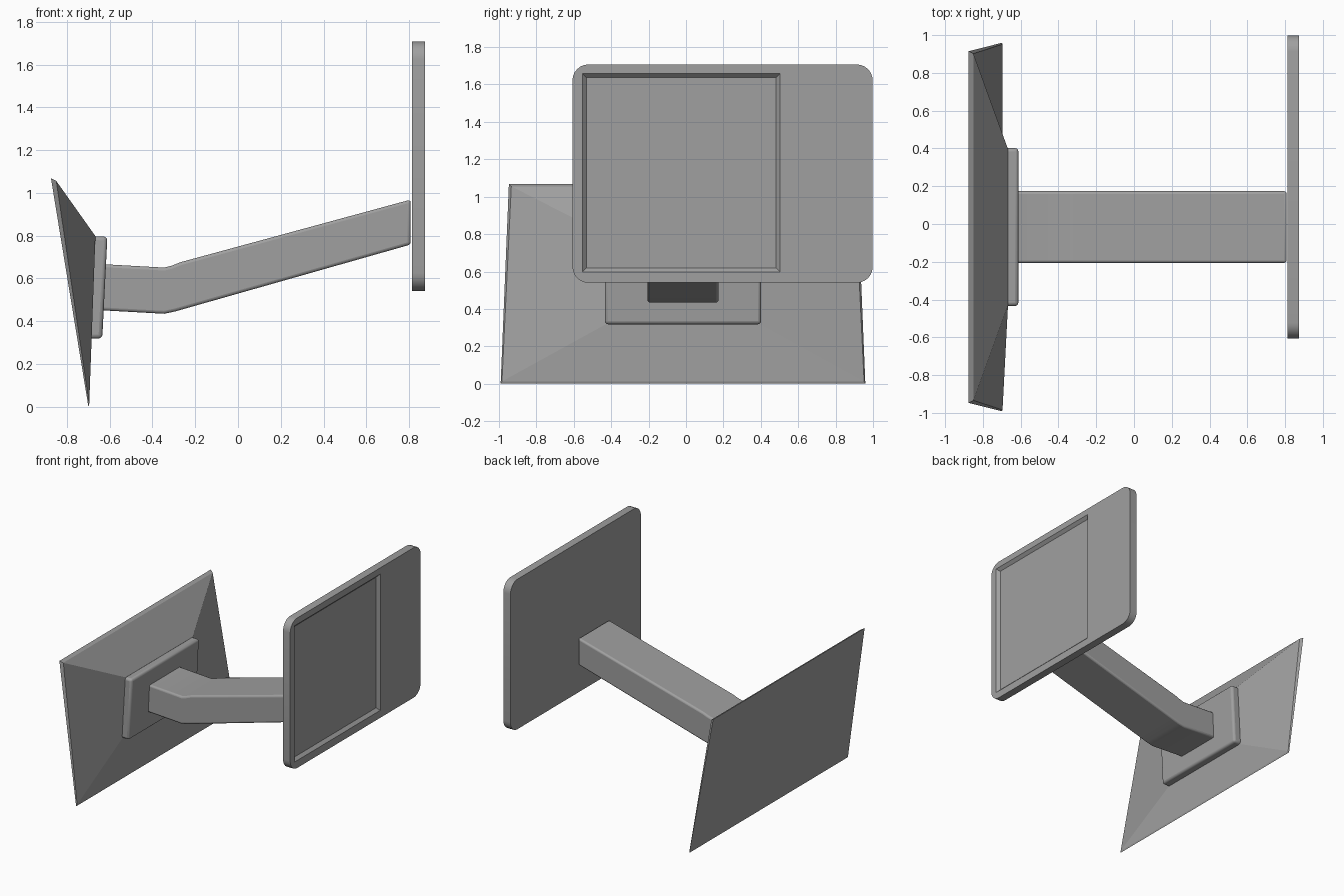
import bpy
import bmesh
from math import radians, cos, sin, pi

cube = bpy.data.objects.get("Cube")
if cube:
    bpy.data.objects.remove(cube, do_unlink=True)

grey = bpy.data.materials.new("plain grey")
grey.use_nodes = True
colour = (0.35, 0.35, 0.35, 1)
grey.diffuse_color = colour
grey.node_tree.nodes["Principled BSDF"].inputs["Base Color"].default_value = colour

MID = -0.016  # y centre of mount and arm


def loft(name, rings):
    """Closed solid through rings of equal point count."""
    bm = bmesh.new()
    loops = [[bm.verts.new(p) for p in ring] for ring in rings]
    n = len(loops[0])
    for a, b in zip(loops, loops[1:]):
        for i in range(n):
            j = (i + 1) % n
            bm.faces.new((a[i], a[j], b[j], b[i]))
    bm.faces.new(loops[0])
    bm.faces.new(loops[-1])
    bmesh.ops.recalc_face_normals(bm, faces=bm.faces)
    mesh = bpy.data.meshes.new(name)
    bm.to_mesh(mesh)
    bm.free()
    mesh.materials.append(grey)
    obj = bpy.data.objects.new(name, mesh)
    bpy.context.collection.objects.link(obj)
    return obj


def extrude_y(name, profile, half, bevel):
    obj = loft(name, [[(x, MID + s * half, z) for x, z in profile] for s in (-1, 1)])
    mod = obj.modifiers.new("soft edges", "BEVEL")
    mod.width, mod.segments, mod.limit_method = bevel, 3, "ANGLE"
    mod.angle_limit = radians(40)
    return obj


def smooth(obj, angle=30):
    bpy.ops.object.select_all(action="DESELECT")
    obj.select_set(True)
    bpy.context.view_layer.objects.active = obj
    bpy.ops.object.shade_smooth_by_angle(angle=radians(angle))


def plate_ring(top, bottom, half_top, half_bottom):
    (xt, zt), (xb, zb) = top, bottom
    return [(xt, MID - half_top, zt), (xt, MID + half_top, zt),
            (xb, MID + half_bottom, zb), (xb, MID - half_bottom, zb)]


# Leaning wall plate: flat back, thin rim, sloped front
wall_plate = loft("wall_plate", [
    plate_ring((-0.875, 1.068), (-0.7, 0), 0.931, 0.975),
    plate_ring((-0.85, 1.055), (-0.696, 0.012), 0.918, 0.968),
    plate_ring((-0.667, 0.797), (-0.695, 0.318), 0.412, 0.412)])

# Raised pad on the plate
pad = extrude_y("mount_pad", [(-0.69, 0.797), (-0.611, 0.795),
                              (-0.635, 0.318), (-0.71, 0.318)], 0.418, 0.018)
smooth(pad)

# Bent arm, with a rounded bend
arm = extrude_y("arm", [
    (-0.65, 0.667), (-0.345, 0.65), (-0.31, 0.659), (-0.27, 0.675), (0.808, 0.968),
    (0.808, 0.758), (-0.22, 0.466), (-0.29, 0.446), (-0.345, 0.434), (-0.65, 0.451)],
    0.19, 0.014)
smooth(arm)


# Rounded upright panel
def rounded_outline(x, y0, y1, z0, z1, r, steps=6):
    pts = []
    corners = [(y1 - r, z1 - r), (y0 + r, z1 - r), (y0 + r, z0 + r), (y1 - r, z0 + r)]
    for k, (cy, cz) in enumerate(corners):
        for s in range(steps + 1):
            a = (k + s / steps) * pi / 2
            pts.append((x, cy + r * cos(a), cz + r * sin(a)))
    return pts


panel = loft("panel", [rounded_outline(x, -0.607, 0.998, 0.54, 1.707, 0.085)
                       for x in (0.813, 0.874)])
smooth(panel)


# Shallow recess with sloped walls on the panel's outer face
def recess_ring(x, grow):
    y0, y1, z0, z1 = -0.553 - grow, 0.502 + grow, 0.598 - grow, 1.658 + grow
    return [(x, y0, z0), (x, y1, z0), (x, y1, z1), (x, y0, z1)]


cutter = loft("recess_cutter", [recess_ring(0.852, -0.022), recess_ring(0.884, 0.01)])
cut = panel.modifiers.new("recess", "BOOLEAN")
cut.operation, cut.solver, cut.object = "DIFFERENCE", "EXACT", cutter
bpy.ops.object.select_all(action="DESELECT")
bpy.context.view_layer.objects.active = panel
panel.select_set(True)
bpy.ops.object.modifier_move_to_index(modifier="recess", index=0)
bpy.ops.object.modifier_apply(modifier="recess")
bpy.data.objects.remove(cutter, do_unlink=True)
